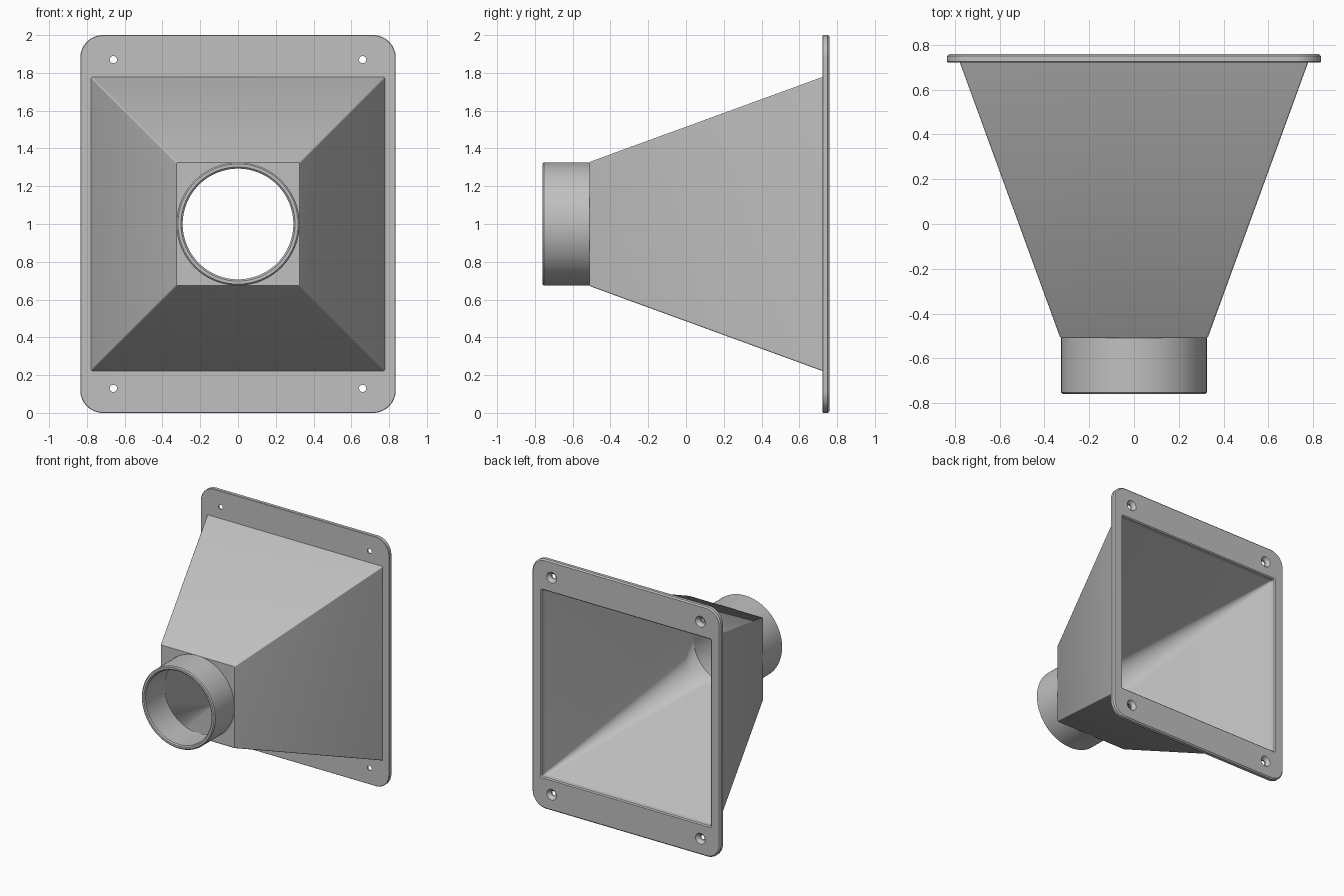
import bpy, bmesh
from math import sin, cos, pi, radians

cube = bpy.data.objects.get("Cube")
if cube:
    bpy.data.objects.remove(cube, do_unlink=True)

grey = bpy.data.materials.new("grey plastic")
grey.use_nodes = True
GREY = (0.53, 0.53, 0.53, 1)
grey.diffuse_color = GREY
grey.node_tree.nodes["Principled BSDF"].inputs["Base Color"].default_value = GREY

MID = 1.0      # height of the duct axis
ARC = 24       # segments per rounded corner


def ring(bm, y, hx, hz, r, cx=0.0, cz=MID):
    """Rounded rectangle facing y; r == hx == hz gives a circle."""
    verts = []
    for k, (sx, sz) in enumerate([(1, 1), (-1, 1), (-1, -1), (1, -1)]):
        for i in range(ARC + 1):
            a = (k + i / ARC) * pi / 2
            verts.append(bm.verts.new((cx + sx * (hx - r) + r * cos(a), y,
                                       cz + sz * (hz - r) + r * sin(a))))
    return verts


def loft(name, sections, closed=True, centre=(0.0, MID)):
    """Skin the sections; closed joins last to first, otherwise ends are capped."""
    bm = bmesh.new()
    rings = [ring(bm, *s, *centre) for s in sections]
    n = len(rings[0])
    pairs = list(zip(rings, rings[1:]))
    if closed:
        pairs.append((rings[-1], rings[0]))
    else:
        bm.faces.new(rings[0])
        bm.faces.new(rings[-1])
    for a, b in pairs:
        for i in range(n):
            j = (i + 1) % n
            bm.faces.new((a[i], a[j], b[j], b[i]))
    bmesh.ops.remove_doubles(bm, verts=bm.verts, dist=1e-5)
    bmesh.ops.recalc_face_normals(bm, faces=bm.faces)
    mesh = bpy.data.meshes.new(name)
    bm.to_mesh(mesh)
    bm.free()
    mesh.materials.append(grey)
    obj = bpy.data.objects.new(name, mesh)
    bpy.context.collection.objects.link(obj)
    return obj


def activate(obj):
    bpy.ops.object.select_all(action="DESELECT")
    obj.select_set(True)
    bpy.context.view_layer.objects.active = obj


def circle(y, r):
    return (y, r, r, r)


def square(y, h, r):
    return (y, h, h, r)


# Round inlet tube with softened rim
tube = loft("inlet_tube", [
    circle(-0.51, 0.326), circle(-0.752, 0.326), circle(-0.76, 0.318),
    circle(-0.76, 0.302), circle(-0.752, 0.293), circle(-0.51, 0.293)])

# Tapered hood: square outside, inside blends from square to round
hood = loft("tapered_hood", [
    square(-0.51, 0.325, 0.006), square(-0.504, 0.331, 0.008),
    square(0.722, 0.778, 0.008), square(0.722, 0.748, 0.015),
    square(-0.44, 0.312, 0.17), circle(-0.51, 0.293)])

# Mounting flange with rounded corners and a large square opening
flange = loft("mounting_flange", [
    (0.722, 0.832, 0.997, 0.117), (0.725, 0.835, 1.0, 0.12),
    (0.75, 0.835, 1.0, 0.12), (0.76, 0.825, 0.99, 0.11),
    square(0.76, 0.757, 0.012), square(0.752, 0.749, 0.012),
    square(0.722, 0.748, 0.015)])

# Countersunk screw holes in the four corners
for x in (-0.66, 0.66):
    for z in (0.13, 1.87):
        cutter = loft("screw_hole_cutter", [
            circle(0.70, 0.019), circle(0.735, 0.019), circle(0.77, 0.053)],
            closed=False, centre=(x, z))
        cutter.hide_render = True
        activate(flange)
        mod = flange.modifiers.new("screw_hole", "BOOLEAN")
        mod.operation = "DIFFERENCE"
        mod.solver = "EXACT"
        mod.object = cutter
        bpy.ops.object.modifier_apply(modifier=mod.name)
        bpy.data.objects.remove(cutter, do_unlink=True)

for part in (tube, hood, flange):
    activate(part)
    bpy.ops.object.shade_smooth_by_angle(angle=radians(30))
